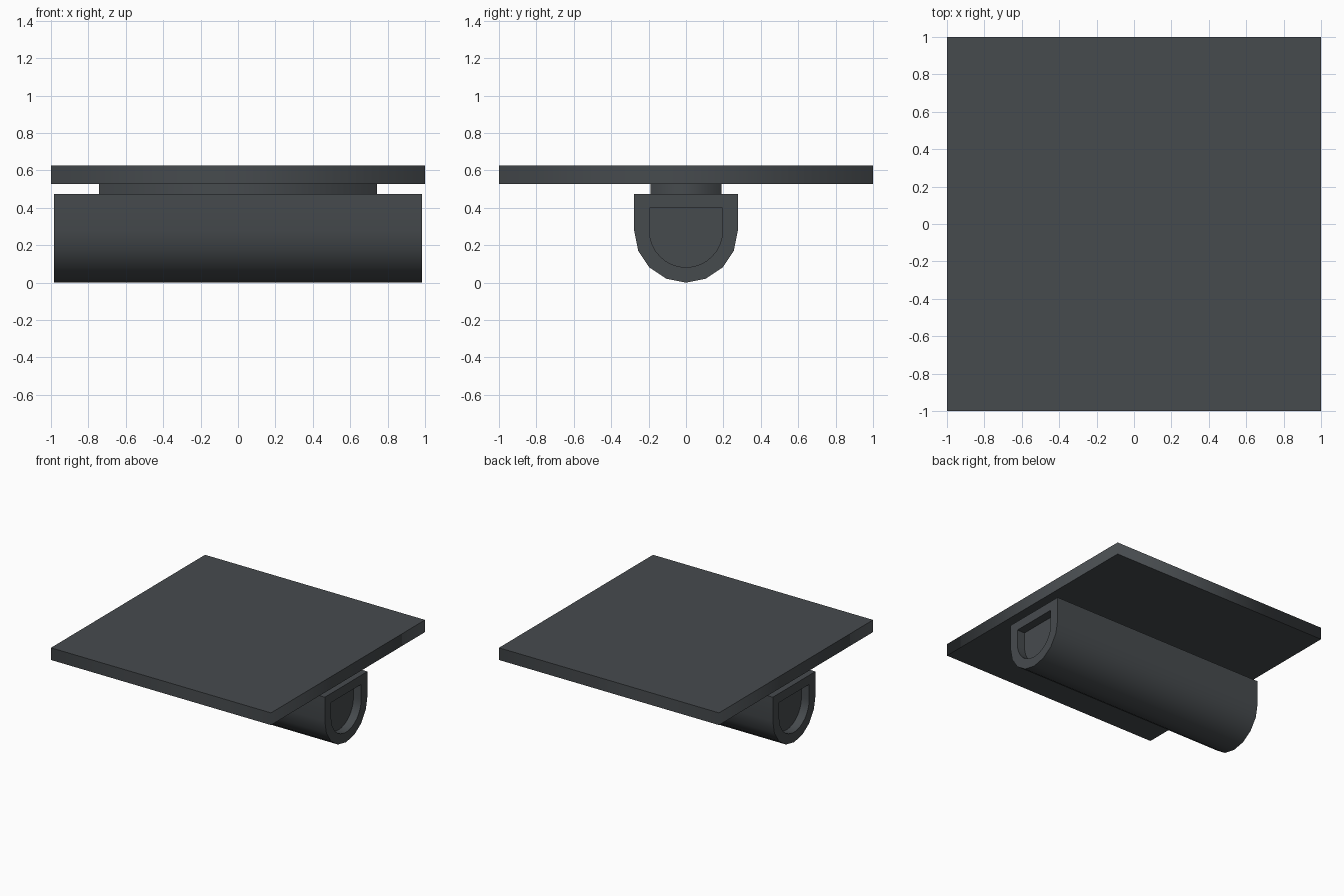
import bpy, bmesh, math

if "Cube" in bpy.data.objects:
    bpy.data.objects.remove(bpy.data.objects["Cube"])

mat = bpy.data.materials.new("charcoal grey")
mat.diffuse_color = (0.062, 0.070, 0.076, 1)
mat.use_nodes = True
mat.node_tree.nodes["Principled BSDF"].inputs["Base Color"].default_value = mat.diffuse_color


def finish(name, bm):
    bmesh.ops.recalc_face_normals(bm, faces=bm.faces[:])
    me = bpy.data.meshes.new(name)
    bm.to_mesh(me)
    bm.free()
    me.materials.append(mat)
    ob = bpy.data.objects.new(name, me)
    bpy.context.collection.objects.link(ob)
    return ob


def slab(name, hx, hy, z0, z1):
    """Box with flat top and bottom and softly shaded side walls."""
    bm = bmesh.new()
    bmesh.ops.create_cube(bm, size=1)
    for v in bm.verts:
        v.co = (v.co.x * 2 * hx, v.co.y * 2 * hy, z0 + (v.co.z + 0.5) * (z1 - z0))
    bm.normal_update()
    for f in bm.faces:
        f.smooth = abs(f.normal.z) < 0.5
    return finish(name, bm)


def d_profile(r, top, segs, zc=0.277):
    """Flat-topped U shape in the y-z plane."""
    pts = [(-r, top)]
    for i in range(segs + 1):
        a = math.pi + math.pi * i / segs
        pts.append((r * math.cos(a), zc + r * math.sin(a)))
    return pts + [(r, top)]


def wall(bm, a, b):
    """Strip between two loops; the curved part is smooth, the top flat."""
    n = len(a)
    for i in range(n):
        j = (i + 1) % n
        f = bm.faces.new((a[i], a[j], b[j], b[i]))
        f.smooth = i < n - 1


# Flat square top plate and the neck under it
slab("top_plate", 1.0, 1.0, 0.527, 0.627)
slab("neck", 0.742, 0.19, 0.465, 0.535)

# U-shaped body with a shallow recess in each end
HALF, DEPTH = 0.983, 0.07
bm = bmesh.new()
outer = d_profile(0.277, 0.475, 8)
inner = d_profile(0.195, 0.40, 16)


def loop(pts, x):
    return [bm.verts.new((x, y, z)) for y, z in pts]


ends = []
for s in (-1, 1):
    o = loop(outer, s * HALF)
    rim = loop(inner, s * HALF)
    floor = loop(inner, s * (HALF - DEPTH))
    edges = [bm.edges.new((l[i], l[(i + 1) % len(l)])) for l in (o, rim) for i in range(len(l))]
    bmesh.ops.triangle_fill(bm, edges=edges, use_beauty=True, normal=(s, 0, 0))
    wall(bm, rim, floor)
    bm.faces.new(floor)
    ends.append(o)
wall(bm, ends[0], ends[1])
finish("body", bm)
